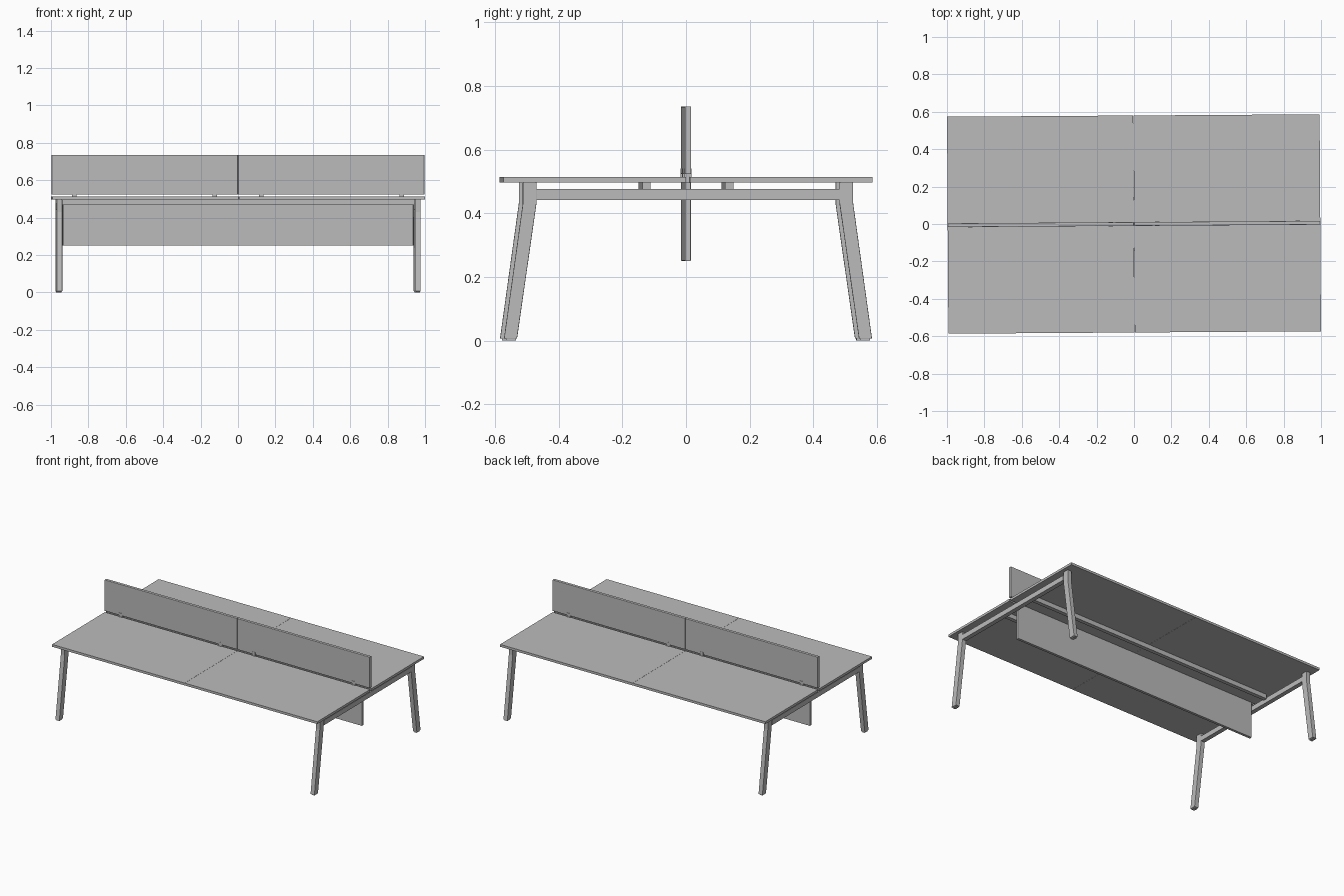
import bpy, bmesh, math
from mathutils import Matrix

cube = bpy.data.objects.get("Cube")
if cube:
    bpy.data.objects.remove(cube, do_unlink=True)

grey = bpy.data.materials.new("plain grey")
grey.use_nodes = True
COLOUR = (0.5, 0.5, 0.5, 1)
grey.diffuse_color = COLOUR
grey.node_tree.nodes["Principled BSDF"].inputs["Base Color"].default_value = COLOUR

# The whole desk stands turned very slightly about z
TURN = Matrix.Rotation(0.0065, 4, 'Z')
HALF = 0.996      # half length of the desk
DEPTH = 0.58      # half depth of the desk


def finish(name, bm, bevel=0):
    bmesh.ops.recalc_face_normals(bm, faces=bm.faces)
    mesh = bpy.data.meshes.new(name)
    bm.to_mesh(mesh)
    bm.free()
    mesh.materials.append(grey)
    obj = bpy.data.objects.new(name, mesh)
    bpy.context.collection.objects.link(obj)
    obj.matrix_world = TURN
    if bevel:
        mod = obj.modifiers.new("soft edges", 'BEVEL')
        mod.width = bevel
        mod.segments = 2
    return obj


def box(name, x, y, z, bevel=0):
    """Box from (low, high) ranges on each axis."""
    bm = bmesh.new()
    bmesh.ops.create_cube(bm, size=1)
    for v in bm.verts:
        v.co = [r[0] + (c + 0.5) * (r[1] - r[0]) for c, r in zip(v.co, (x, y, z))]
    return finish(name, bm, bevel)


def extrude_x(name, profile, x0, x1, bevel=0):
    """Side profile of (y, z) points extruded along x."""
    bm = bmesh.new()
    face = bm.faces.new([bm.verts.new((x0, y, z)) for y, z in profile])
    new = bmesh.ops.extrude_face_region(bm, geom=[face])["geom"]
    bmesh.ops.translate(bm, vec=(x1 - x0, 0, 0),
                        verts=[g for g in new if isinstance(g, bmesh.types.BMVert)])
    return finish(name, bm, bevel)


def span(side, a, b):
    """Range a..b mirrored to the given side."""
    return sorted((side * a, side * b))


# Leg: straight head, knee, splayed lower shaft
LEG = [(0.476, 0.497), (0.519, 0.497), (0.519, 0.43),
       (0.578, 0.006), (0.537, 0.006), (0.476, 0.43)]

for sx, side in ((1, "left"), (-1, "right")):
    leg_x = span(sx, 0.943, 0.973)
    # Cross beam of the end frame
    box(f"{side}_cross_beam", leg_x, (-0.476, 0.476), (0.442, 0.476))

    # Screen half and its clamps
    box(f"{side}_screen", span(sx, 0.001, HALF), (-0.01, 0.01), (0.523, 0.735), 0.002)
    for i, cx in enumerate((0.125, 0.875)):
        clamp_x = span(sx, cx - 0.012, cx + 0.012)
        box(f"{side}_screen_clamp_{i + 1}", clamp_x, (-0.012, 0.012), (0.513, 0.54))
        box(f"{side}_clamp_stem_{i + 1}", clamp_x, (-0.005, 0.005), (0.49, 0.525))

    for sy, end in ((-1, "front"), (1, "back")):
        box(f"{end}_{side}_desktop", span(sx, 0.0005, HALF),
            span(sy, 0.006, DEPTH), (0.497, 0.513))
        extrude_x(f"{end}_{side}_leg", [(sy * y, z) for y, z in LEG], *leg_x, 0.002)
        box(f"{end}_{side}_foot", span(sx, 0.947, 0.969),
            span(sy, 0.541, 0.572), (0, 0.006))

# Long rails under the desktops
for sy, end in ((-1, "front"), (1, "back")):
    box(f"{end}_rail", (-0.943, 0.943), span(sy, 0.117, 0.143), (0.467, 0.497))

# Hanging centre panel
box("modesty_panel", (-0.937, 0.937), (-0.009, 0.009), (0.25, 0.497), 0.001)
